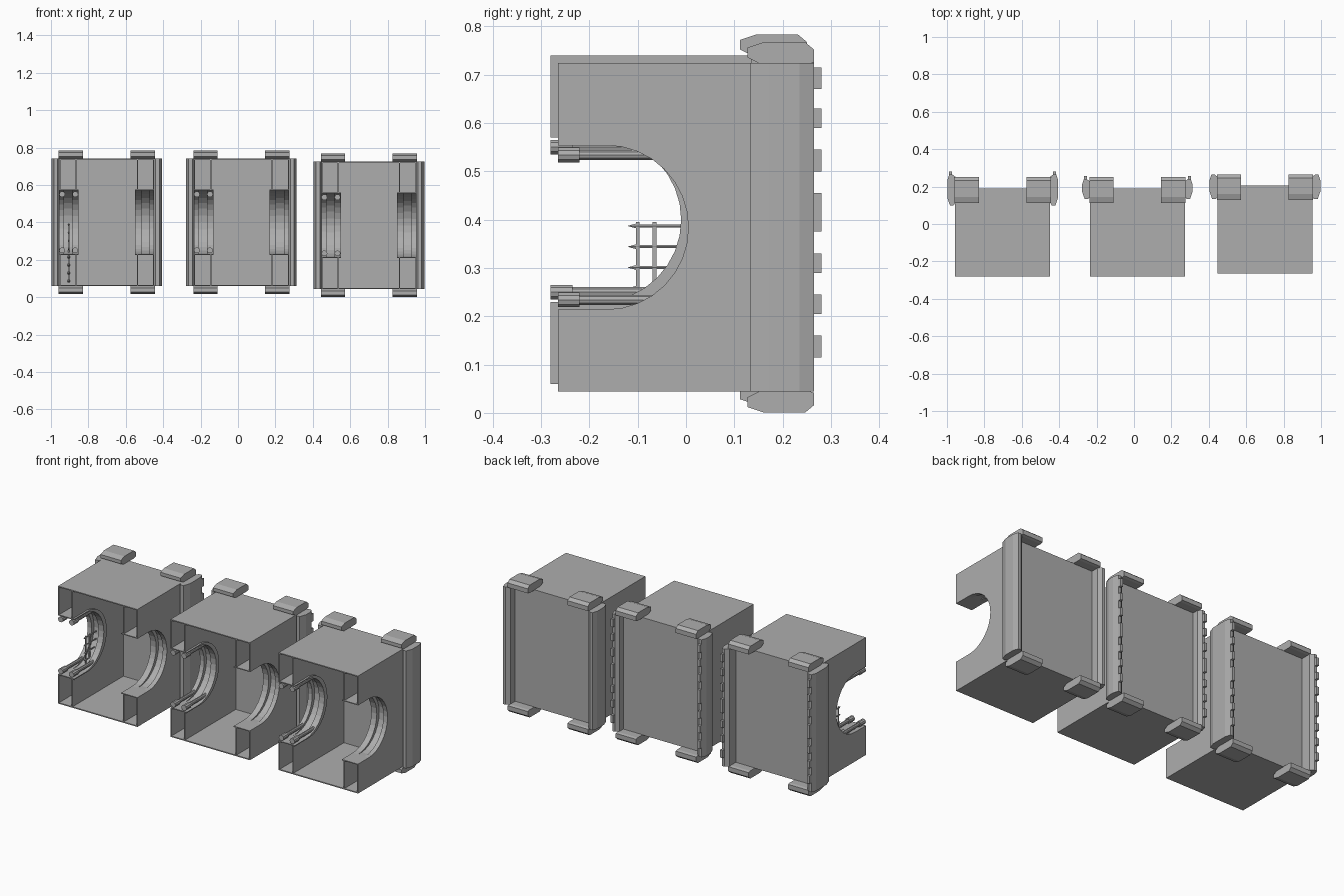
import bpy, bmesh, math

if "Cube" in bpy.data.objects:
    bpy.data.objects.remove(bpy.data.objects["Cube"])

grey = bpy.data.materials.new("grey_stone")
grey.diffuse_color = (0.42, 0.42, 0.42, 1)
grey.use_nodes = True
grey.node_tree.nodes["Principled BSDF"].inputs["Base Color"].default_value = grey.diffuse_color


def finish(name, bm):
    bmesh.ops.recalc_face_normals(bm, faces=bm.faces[:])
    me = bpy.data.meshes.new(name)
    bm.to_mesh(me)
    bm.free()
    me.materials.append(grey)
    ob = bpy.data.objects.new(name, me)
    bpy.context.collection.objects.link(ob)
    return ob


def prism(name, pts, axis, a, b, origin):
    """Extrude a 2D outline: axis X takes (y, z) points, axis Z takes (x, y) points."""
    bm = bmesh.new()

    def place(p, h):
        q = (h, p[0], p[1]) if axis == "X" else (p[0], p[1], h)
        return bm.verts.new([q[i] + origin[i] for i in range(3)])

    lo = [place(p, a) for p in pts]
    hi = [place(p, b) for p in pts]
    n = len(pts)
    bm.faces.new(lo)
    bm.faces.new(hi)
    for i in range(n):
        j = (i + 1) % n
        bm.faces.new((lo[i], lo[j], hi[j], hi[i]))
    return finish(name, bm)


def box(name, x0, x1, y0, y1, z0, z1, origin):
    return prism(name, [(y0, z0), (y1, z0), (y1, z1), (y0, z1)], "X", x0, x1, origin)


def rod(name, x, z, y0, y1, r, origin, r2=None, sides=10):
    """Round bar along y."""
    bm = bmesh.new()
    rings = []
    for y, rad in ((y0, r), (y1, r if r2 is None else r2)):
        rings.append([bm.verts.new((x + rad * math.cos(math.tau * i / sides) + origin[0],
                                    y + origin[1],
                                    z + rad * math.sin(math.tau * i / sides) + origin[2]))
                      for i in range(sides)])
    bm.faces.new(rings[0])
    bm.faces.new(rings[1])
    for i in range(sides):
        j = (i + 1) % sides
        bm.faces.new((rings[0][i], rings[0][j], rings[1][j], rings[1][i]))
    return finish(name, bm)


FRONT, BACK, BOT, TOP, HALF = -0.28, 0.19, 0.06, 0.74, 0.254
CY, CZ, R, T = -0.18, 0.40, 0.17, 0.006


def arch(base=0.0, bulge=0.0, n=16):
    """Side opening outline, from top front round to bottom front."""
    pts = [(FRONT, CZ + R + base)]
    for i in range(n + 1):
        t = math.pi / 2 - math.pi * i / n
        rad = R + base + bulge * math.cos(t)
        pts.append((CY + rad * math.cos(t), CZ + rad * math.sin(t)))
    return pts + [(FRONT, CZ - R - base)]


def strip(name, inner, outer, x0, x1, origin):
    prism(name, inner + outer[::-1], "X", x0, x1, origin)


# C-shaped side plate around the opening
side_plate = arch() + [(FRONT, BOT), (BACK, BOT), (BACK, TOP), (FRONT, TOP)]
clamp = [(0.112, 0.752), (0.112, 0.772), (0.145, 0.783), (0.232, 0.783),
         (0.25, 0.768), (0.25, 0.742), (0.235, 0.738), (0.14, 0.738)]
TEETH = [(0.115, 0.16), (0.205, 0.245), (0.29, 0.33), (0.375, 0.455),
         (0.50, 0.545), (0.59, 0.63), (0.67, 0.715)]

# centre, y and z shift, post front, post back, tooth depth
units = [("left", (-0.702, 0, 0), 0.10, 0.265, 0.016),
         ("middle", (0.018, 0, 0), 0.135, 0.24, 0.016),
         ("right", (0.70, 0.015, -0.016), 0.118, 0.25, 0)]

for tag, o, pf, pb, tooth in units:
    # open-fronted shell
    box(tag + "_roof", -HALF, HALF, FRONT, BACK, TOP - T, TOP, o)
    box(tag + "_floor", -HALF, HALF, FRONT, BACK, BOT, BOT + T, o)
    box(tag + "_back_wall", -HALF, HALF, BACK - T, BACK, BOT, TOP, o)
    for s, side in ((-1, "_left"), (1, "_right")):
        p = tag + side
        prism(p + "_outer_wall", side_plate, "X", s * HALF, s * (HALF - T), o)
        prism(p + "_inner_wall", side_plate, "X", s * 0.167, s * (0.167 - T), o)

        # grooved lining of the arch
        outer = arch(0.005, 0.022)
        strip(p + "_arch_outer_rim", arch(), outer, s * (HALF - 0.001), s * 0.228, o)
        strip(p + "_arch_groove", arch(0.0, 0.022), outer, s * 0.228, s * 0.185, o)
        strip(p + "_arch_inner_rim", arch(), outer, s * 0.185, s * 0.150, o)

        # clamps over the top and bottom rear edges
        for end, flip in (("_top_clamp", False), ("_bottom_clamp", True)):
            prof = [(y, 0.80 - z) if flip else (y, z) for y, z in clamp]
            prism(p + end, prof, "X", s * 0.127, s * 0.257, o)

        # faceted corner post with optional teeth
        post = [(0.25, pf + 0.02), (0.262, pf), (0.282, pf), (0.296, pf + 0.04),
                (0.296, pb - 0.03), (0.286, pb), (0.270, pb), (0.25, pb - 0.015)]
        prism(p + "_post", [(s * x, y) for x, y in post], "Z", BOT, TOP, o)
        if tooth:
            for i, (z0, z1) in enumerate(TEETH):
                box(f"{p}_tooth_{i}", s * 0.270, s * 0.286, pb - 0.01, pb + tooth, z0, z1, o)

    # hinge rods in the left opening
    for x in (-0.238, -0.168):
        for z in (0.55, 0.25):
            rod(tag + "_rod", x, z, FRONT + 0.03, -0.08, 0.011, o)
            rod(tag + "_rod_cap", x, z, FRONT, FRONT + 0.045, 0.016, o)

# spiked grille in the left unit
o = units[0][1]
for y in (-0.10, -0.065):
    box("grille_bar", -0.206, -0.200, y - 0.004, y + 0.004, 0.08, 0.395, o)
for i in range(8):
    z = 0.387 - 0.043 * i
    w = 0.0035 if z > 0.24 else 0.008
    rod("grille_spike", -0.203, z, -0.105, -0.005, w, o, sides=6)
    rod("grille_spike_tip", -0.203, z, -0.12, -0.104, 0.0005, o, r2=w + 0.002, sides=6)
